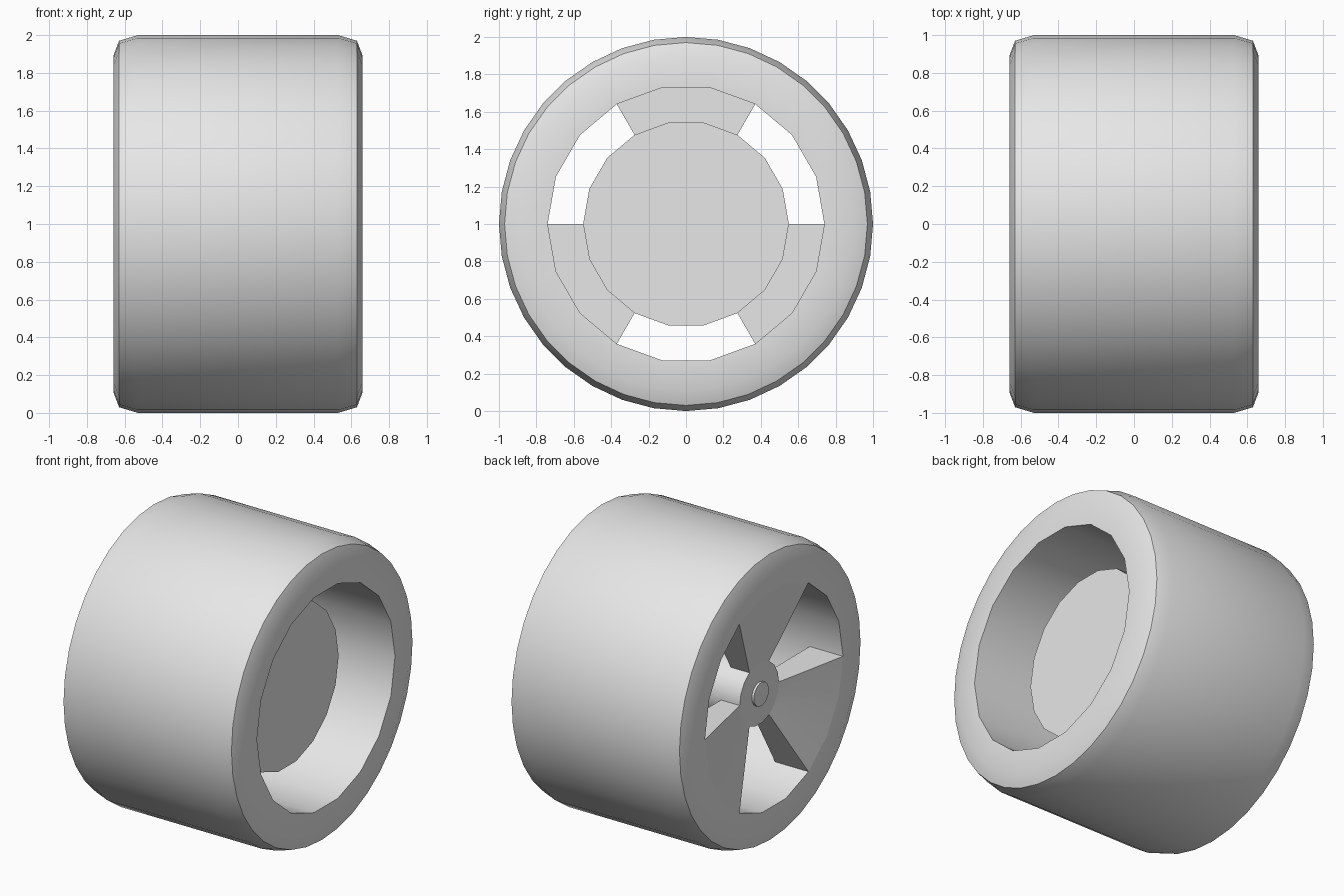
import bpy, bmesh, math

if "Cube" in bpy.data.objects:
    bpy.data.objects.remove(bpy.data.objects["Cube"])

grey = bpy.data.materials.new("plain_grey")
grey.diffuse_color = (0.8, 0.8, 0.8, 1)
grey.use_nodes = True
grey.node_tree.nodes["Principled BSDF"].inputs["Base Color"].default_value = grey.diffuse_color


def ring_point(x, r, deg, low):
    # low: flatten every second 10 degree step so the ring has 18 sides
    if low and round(deg / 10) % 2:
        r *= math.cos(math.radians(10))
    a = math.radians(deg)
    return (x, r * math.cos(a), 1 + r * math.sin(a))


def lathe(name, profile, start=0, end=360, step=10, closed=True):
    """Spin (x, radius, low) points about the wheel axis."""
    bm = bmesh.new()
    full = end - start == 360
    count = (end - start) // step + (0 if full else 1)
    rows = [[bm.verts.new(ring_point(x, r, start + i * step, low))
             for x, r, low in profile] for i in range(count)]
    n = len(profile)
    for i in range(count if full else count - 1):
        a, b = rows[i], rows[(i + 1) % count]
        for j in range(n if closed else n - 1):
            k = (j + 1) % n
            bm.faces.new((a[j], a[k], b[k], b[j]))
    if not full:                       # flat sides of a sector
        bm.faces.new(rows[0])
        bm.faces.new(rows[-1])
    elif not closed:                   # flat end discs
        bm.faces.new([r[0] for r in rows])
        bm.faces.new([r[-1] for r in rows])
    bmesh.ops.recalc_face_normals(bm, faces=bm.faces[:])
    me = bpy.data.meshes.new(name)
    bm.to_mesh(me)
    bm.free()
    me.materials.append(grey)
    ob = bpy.data.objects.new(name, me)
    bpy.context.collection.objects.link(ob)
    bpy.ops.object.select_all(action='DESELECT')
    ob.select_set(True)
    bpy.context.view_layer.objects.active = ob
    bpy.ops.object.shade_smooth_by_angle(angle=math.radians(30))
    return ob


# tyre: rounded shoulders outside, 18-sided bore inside
half = [(0.66, 0.74, True), (0.66, 0.89, False),
        (0.63, 0.97, False), (0.53, 1.0, False)]
lathe("tyre", half + [(-x, r, low) for x, r, low in reversed(half)])

# three wide spokes, dished towards the hub on the outer side
for k, start in enumerate((60, 180, 300)):
    lathe(f"spoke_{k + 1}",
          [(-0.66, 0.74, False), (-0.55, 0.21, False),
           (-0.41, 0.21, False), (-0.41, 0.74, False)],
          start, start + 60, 20)

# hub shaft with a small raised cap, and the drum on the inner side
lathe("hub_shaft", [(-0.55, 0.21, False), (0.12, 0.21, False)], step=20, closed=False)
lathe("hub_cap", [(-0.565, 0.08, False), (-0.54, 0.08, False)], step=20, closed=False)
lathe("brake_drum", [(0.1, 0.55, False), (0.37, 0.55, False)], step=20, closed=False)
